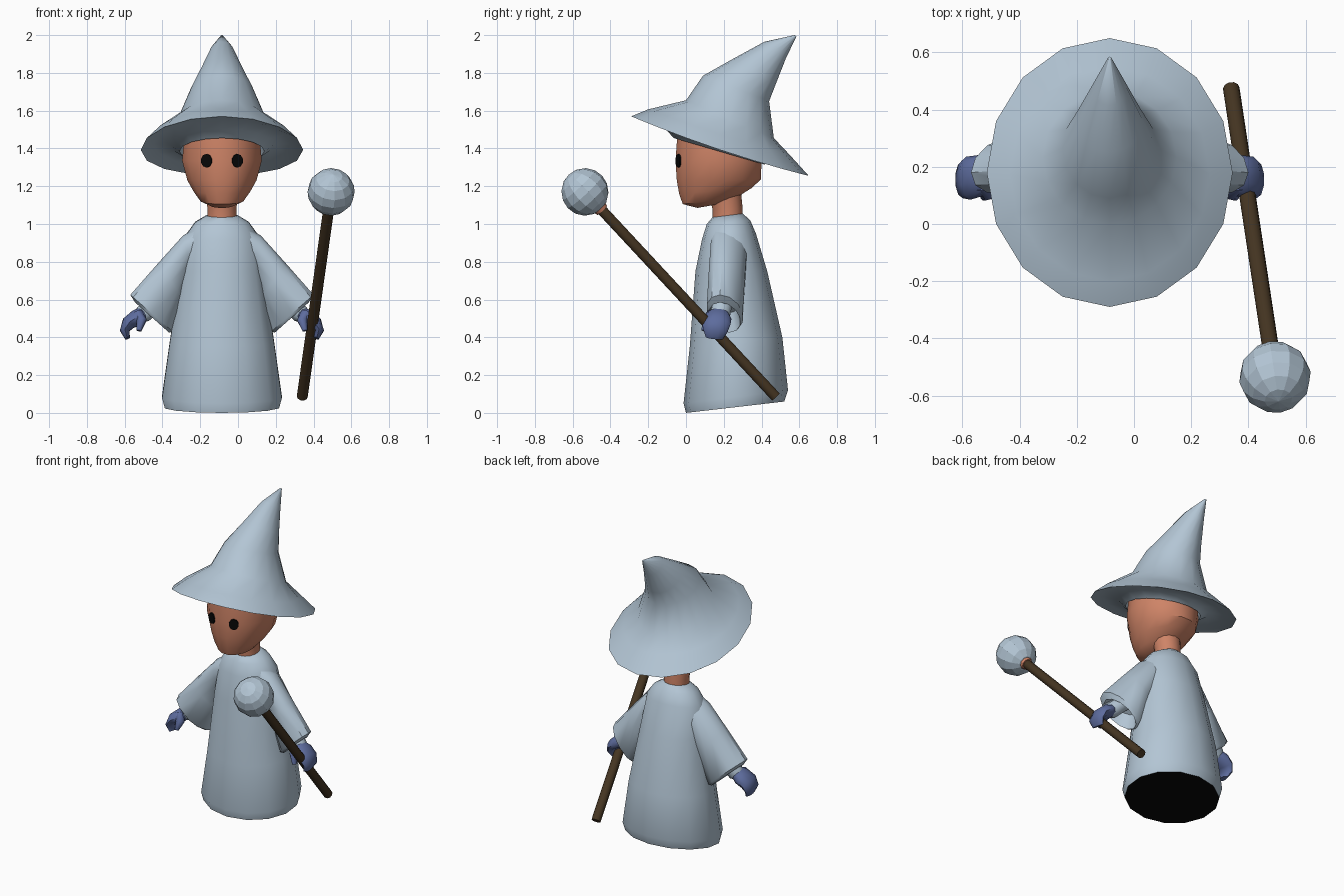
import bpy, bmesh, math
from mathutils import Vector

if "Cube" in bpy.data.objects:
    bpy.data.objects.remove(bpy.data.objects["Cube"])

CX = -0.085  # centre line of the figure


def material(name, rgb):
    m = bpy.data.materials.new(name)
    m.diffuse_color = (*rgb, 1)
    m.use_nodes = True
    m.node_tree.nodes["Principled BSDF"].inputs["Base Color"].default_value = m.diffuse_color
    return m


CLOTH = material("pale blue cloth", (0.45, 0.56, 0.66))
SKIN = material("tan skin", (0.62, 0.23, 0.135))
GLOVE = material("slate blue glove", (0.11, 0.15, 0.34))
WOOD = material("dark wood", (0.060, 0.036, 0.016))
BLACK = material("black", (0.002, 0.002, 0.002))


def finish(bm, name, mats, angle=40):
    bmesh.ops.recalc_face_normals(bm, faces=bm.faces)
    me = bpy.data.meshes.new(name)
    bm.to_mesh(me)
    bm.free()
    for m in mats:
        me.materials.append(m)
    ob = bpy.data.objects.new(name, me)
    bpy.context.collection.objects.link(ob)
    bpy.ops.object.select_all(action='DESELECT')
    ob.select_set(True)
    bpy.context.view_layer.objects.active = ob
    if angle:
        bpy.ops.object.shade_smooth_by_angle(angle=math.radians(angle))
    return ob


def loft(name, rings, mats, sides=14, phase=0.0, angle=40, start_mat=0):
    """Skin elliptical rings given as (end a, end b, half-width vector, side sag)."""
    bm = bmesh.new()
    loops = []
    for a, b, side, sag in rings:
        a, b, side = Vector(a), Vector(b), Vector(side)
        loop = []
        for i in range(sides):
            t = 2 * math.pi * (i + phase) / sides
            p = (a + b) / 2 + (a - b) / 2 * math.cos(t) + side * math.sin(t)
            p.z -= sag * math.sin(t) ** 2
            loop.append(bm.verts.new(p))
        loops.append(loop)
    for p, q in zip(loops, loops[1:]):
        for i in range(sides):
            j = (i + 1) % sides
            bm.faces.new((p[i], p[j], q[j], q[i]))
    bm.faces.new(loops[0]).material_index = start_mat
    bm.faces.new(loops[-1])
    return finish(bm, name, mats, angle)


def yz_rings(rows):
    """Rows of front y, front z, back y, back z, half width, sag."""
    return [((CX, fy, fz), (CX, by, bz), (w, 0, 0), s) for fy, fz, by, bz, w, s in rows]


def tube(name, path, mats, sides=10, angle=40):
    """Round tube along points of (x, y, z, radius, widening in y)."""
    pts = [Vector(p[:3]) for p in path]
    rings = []
    for i, p in enumerate(path):
        d = (pts[min(i + 1, len(pts) - 1)] - pts[max(i - 1, 0)]).normalized()
        v = Vector((0, 1, 0)) if abs(d.y) < 0.6 else Vector((1, 0, 0))
        v = (v - d * v.dot(d)).normalized()
        u = d.cross(v)
        rings.append((pts[i] + u * p[3], pts[i] - u * p[3], v * p[3] * p[4], 0))
    return loft(name, rings, mats, sides, 0.5, angle)


# Robe with dark underside
loft("robe", yz_rings([
    (0.00, 0.00, 0.52, 0.06, 0.31, 0),
    (-0.013, 0.05, 0.54, 0.12, 0.325, 0),
    (0.02, 0.35, 0.51, 0.40, 0.283, 0),
    (0.05, 0.75, 0.43, 0.75, 0.225, 0),
    (0.085, 0.92, 0.37, 0.95, 0.20, 0),
    (0.11, 1.00, 0.34, 1.02, 0.145, 0),
    (0.14, 1.035, 0.30, 1.055, 0.085, 0)]), [CLOTH, BLACK], start_mat=1)

# Neck and head
loft("neck", yz_rings([
    (0.14, 1.00, 0.30, 1.02, 0.08, 0),
    (0.14, 1.08, 0.30, 1.08, 0.078, 0),
    (0.12, 1.16, 0.29, 1.18, 0.09, 0)]), [SKIN])
loft("head", yz_rings([
    (0.06, 1.085, 0.20, 1.11, 0.06, 0),
    (-0.02, 1.105, 0.27, 1.14, 0.115, 0),
    (-0.04, 1.16, 0.35, 1.19, 0.153, 0),
    (-0.053, 1.23, 0.40, 1.235, 0.187, 0),
    (-0.06, 1.335, 0.405, 1.335, 0.215, 0),
    (-0.05, 1.47, 0.39, 1.40, 0.205, 0)]), [SKIN], sides=16, phase=0.5)

# Eyes: thin plates lying on the face
for s, label in ((-1, "left"), (1, "right")):
    n = Vector((s * 0.38, -0.925, 0)).normalized()
    u = Vector((-n.y, n.x, 0)) * 0.031
    c = Vector((CX + s * 0.081, -0.039, 1.335))
    rings = [(c + n * d + Vector((0, 0, 0.036)), c + n * d - Vector((0, 0, 0.036)), u, 0)
             for d in (-0.003, 0.006)]
    loft(label + "_eye", rings, [BLACK], sides=10)

# Hat: inner band, underside of brim, brim, bent crown
loft("hat", yz_rings([
    (-0.04, 1.53, 0.39, 1.40, 0.205, 0),
    (-0.065, 1.455, 0.415, 1.315, 0.225, 0),
    (-0.11, 1.505, 0.46, 1.335, 0.275, 0),
    (-0.21, 1.55, 0.55, 1.30, 0.36, 0.0),
    (-0.29, 1.57, 0.65, 1.255, 0.43, 0.02),
    (-0.20, 1.607, 0.55, 1.365, 0.35, 0.01),
    (0.00, 1.655, 0.465, 1.455, 0.235, 0),
    (0.09, 1.785, 0.44, 1.65, 0.165, 0),
    (0.25, 1.875, 0.475, 1.74, 0.115, 0),
    (0.415, 1.965, 0.53, 1.88, 0.06, 0),
    (0.575, 2.0, 0.585, 1.993, 0.006, 0)]), [CLOTH], sides=16, angle=50)

# Arms, mirrored about the centre line
for s, label in ((-1, "left"), (1, "right")):
    def X(x):
        return x if s < 0 else 2 * CX - x

    # flared sleeve with recessed opening: top x, z, bottom x, z, y, y half width
    rows = [(-0.20, 0.99, -0.20, 0.80, 0.22, 0.09),
            (-0.29, 0.94, -0.25, 0.74, 0.22, 0.095),
            (-0.425, 0.79, -0.285, 0.60, 0.21, 0.095),
            (-0.57, 0.625, -0.345, 0.43, 0.20, 0.095),
            (-0.545, 0.585, -0.365, 0.425, 0.20, 0.08),
            (-0.48, 0.63, -0.36, 0.53, 0.20, 0.06)]
    loft(label + "_sleeve",
         [((X(tx), y - 0.02, tz), (X(bx), y + 0.03, bz), (0, w, 0), 0)
          for tx, tz, bx, bz, y, w in rows], [CLOTH], sides=12)
    tube(label + "_wrist", [(X(-0.42), 0.20, 0.60, 0.05, 1), (X(-0.50), 0.18, 0.525, 0.05, 1.1),
                            (X(-0.52), 0.175, 0.51, 0.04, 1)], [CLOTH])
    tube(label + "_hand", [(X(-0.49), 0.18, 0.535, 0.035, 1.2), (X(-0.535), 0.17, 0.505, 0.045, 1.6),
                           (X(-0.58), 0.16, 0.475, 0.038, 2.0), (X(-0.60), 0.155, 0.435, 0.026, 2.5),
                           (X(-0.585), 0.15, 0.395, 0.014, 3.2)], [GLOVE], angle=60)
    tube(label + "_thumb", [(X(-0.53), 0.14, 0.525, 0.03, 1), (X(-0.51), 0.11, 0.49, 0.028, 1),
                            (X(-0.525), 0.095, 0.435, 0.014, 1)], [GLOVE], sides=8, angle=60)

# Staff, collar and faceted knob
low, ball = Vector((0.34, 0.475, 0.085)), Vector((0.493, -0.535, 1.17))
axis = (ball - low).normalized()


def on_staff(distance_from_ball, r):
    return (*(ball - axis * distance_from_ball), r, 1)


tube("staff", [(*low, 0.029, 1), on_staff(0.10, 0.029)], [WOOD])
tube("staff_collar", [on_staff(0.135, 0.036), on_staff(0.10, 0.046)], [SKIN])
bm = bmesh.new()
bmesh.ops.create_uvsphere(bm, u_segments=12, v_segments=8, radius=0.126)
bmesh.ops.rotate(bm, verts=bm.verts, cent=(0, 0, 0),
                 matrix=axis.to_track_quat('Z', 'Y').to_matrix())
bmesh.ops.translate(bm, verts=bm.verts, vec=ball)
finish(bm, "staff_knob", [CLOTH], angle=0)
